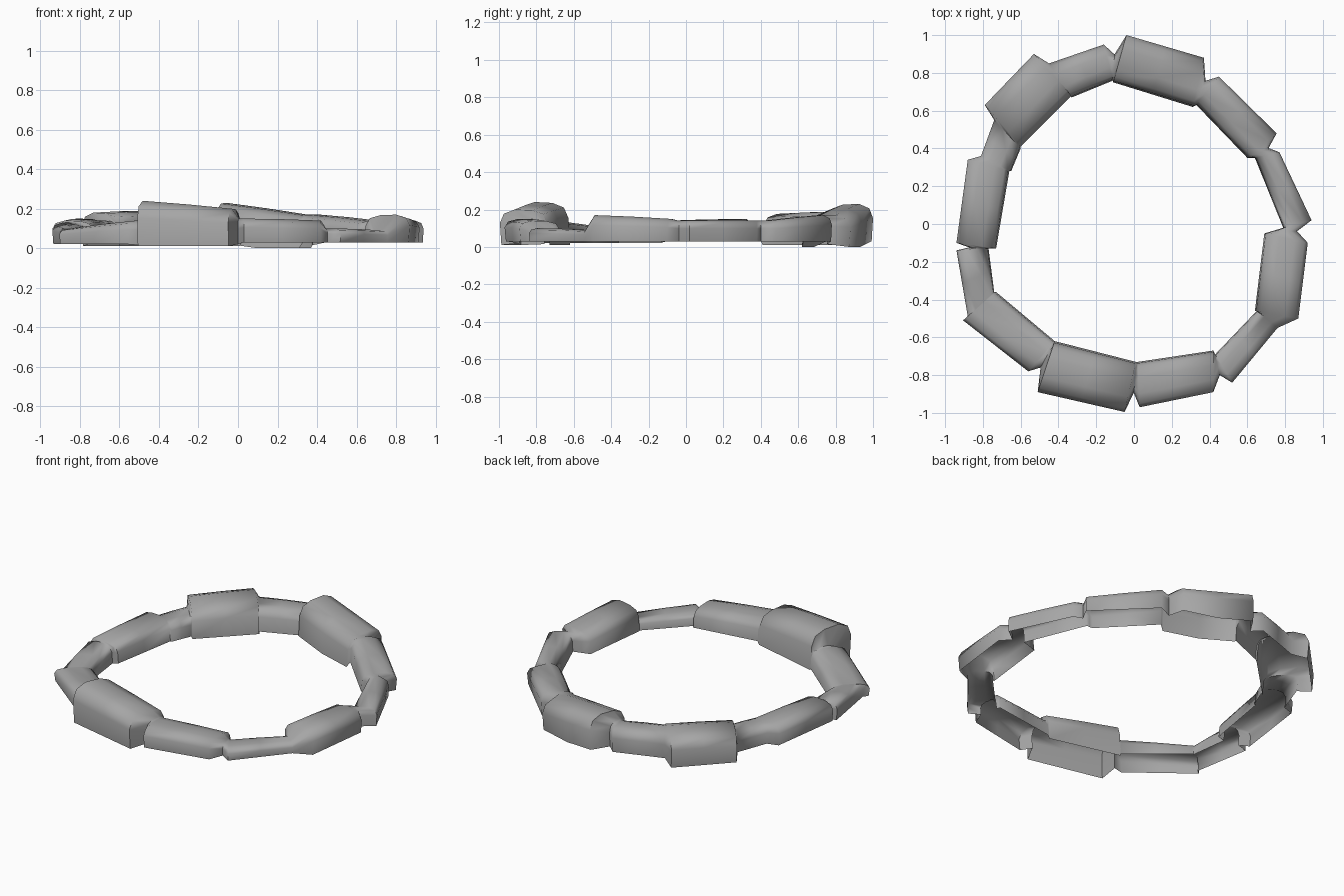
import bpy, bmesh
from mathutils import Vector

if "Cube" in bpy.data.objects:
    bpy.data.objects.remove(bpy.data.objects["Cube"])

# Each stone, anticlockwise: outer start, outer end, inner start, inner end (x, y),
# then bottom height, top height at start, top height at end
STONES = [
    (.87, -.50, .92, -.10, .64, -.46, .69, -.05, .03, .17, .15),
    (.94, .02, .77, .38, .79, -.02, .64, .35, .03, .14, .14),
    (.755, .48, .45, .78, .60, .35, .33, .63, .03, .14, .17),
    (.37, .88, -.04, 1.0, .31, .62, -.11, .75, .0, .17, .23),
    (-.16, .95, -.45, .85, -.11, .76, -.33, .67, .03, .17, .17),
    (-.53, .90, -.79, .63, -.33, .68, -.60, .41, .01, .19, .18),
    (-.74, .55, -.81, .36, -.60, .40, -.65, .28, .03, .14, .14),
    (-.88, .34, -.94, -.10, -.66, .28, -.73, -.13, .03, .15, .14),
    (-.94, -.14, -.88, -.49, -.77, -.13, -.74, -.36, .02, .13, .10),
    (-.905, -.51, -.56, -.78, -.73, -.36, -.42, -.62, .02, .10, .14),
    (-.51, -.89, -.05, -.995, -.42, -.62, .01, -.73, .01, .24, .20),
    (.03, -.97, .42, -.89, .02, -.73, .42, -.67, .03, .15, .14),
    (.52, -.84, .76, -.55, .43, -.69, .65, -.46, .03, .10, .09),
]
# Stones that butt straight against the next one, with no notch between
BUTTED = {4, 5, 6, 8, 12}
# Stones whose underside rises towards their end
RISE = {3: .03}

# Arched cross-section, open underneath: (outer-to-inner fraction, height fraction)
PROFILE = [(.03, 0), (0, .62), (.08, .88), (.3, 1), (.65, .98), (.88, .87), (.97, .62), (1, 0)]


def section(outer, inner, low, high):
    pts = []
    for t, h in PROFILE:
        p = outer.lerp(inner, t)
        pts.append(Vector((p.x, p.y, low + (high - low) * h)))
    return pts


# Rings at both ends of every stone, with a pinched neck at each notch
ends = [((Vector(s[0:2]), Vector(s[4:6]), s[8], s[9]),
         (Vector(s[2:4]), Vector(s[6:8]), s[8] + RISE.get(i, 0), s[10]))
        for i, s in enumerate(STONES)]
rings = []
for i, (a, b) in enumerate(ends):
    mid = (a[0].lerp(b[0], .5), a[1].lerp(b[1], .5), a[2], (a[3] + b[3]) / 2 + .002)
    rings += [section(*a), section(*mid), section(*b)]
    if i not in BUTTED:
        n = ends[(i + 1) % len(ends)][0]
        inner = (b[1] + n[1]) / 2
        outer = ((b[0] + n[0]) / 2).lerp(inner, .35)
        rings.append(section(outer, inner, (b[2] + n[2]) / 2, min(b[3], n[3])))

# Skin the rings into one closed circle of stones
bm = bmesh.new()
loops = [[bm.verts.new(p) for p in r] for r in rings]
for i, l in enumerate(loops):
    m = loops[(i + 1) % len(loops)]
    for j in range(len(PROFILE) - 1):
        bm.faces.new((l[j], m[j], m[j + 1], l[j + 1]))
bm.normal_update()
if sum(f.normal.z for f in bm.faces) < 0:
    bmesh.ops.reverse_faces(bm, faces=bm.faces)
mesh = bpy.data.meshes.new("stone_ring")
bm.to_mesh(mesh)
bm.free()
ring = bpy.data.objects.new("stone_ring", mesh)
bpy.context.collection.objects.link(ring)

# Dark grey stone
stone = bpy.data.materials.new("dark_stone")
stone.diffuse_color = (.38, .38, .38, 1)
stone.use_nodes = True
stone.node_tree.nodes["Principled BSDF"].inputs["Base Color"].default_value = stone.diffuse_color
mesh.materials.append(stone)

# Smooth rounded tops, crisp stone ends
bpy.context.view_layer.objects.active = ring
ring.select_set(True)
bpy.ops.object.shade_smooth_by_angle(angle=1.3)
